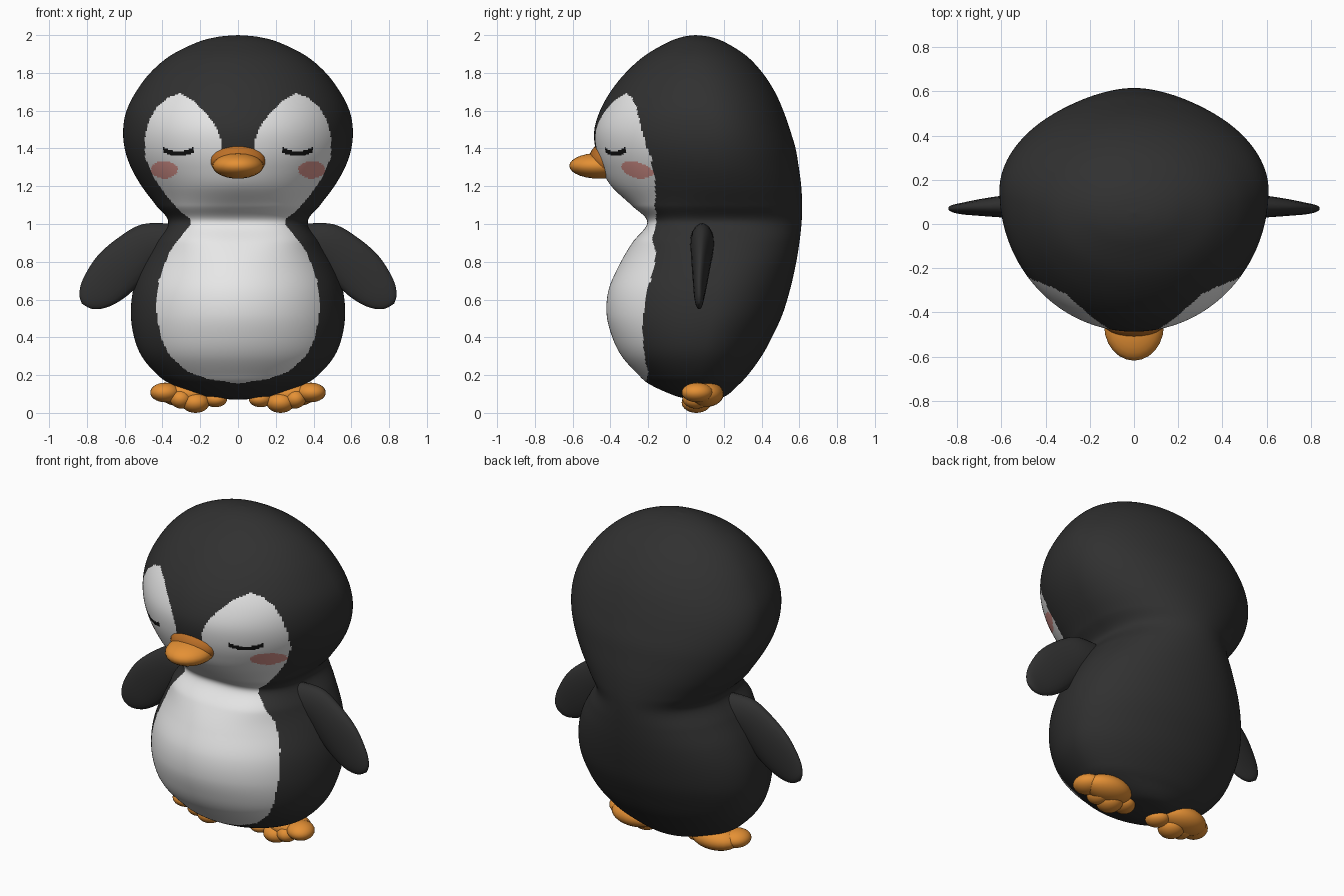
import bpy, bmesh, math
from mathutils import Matrix, Vector

if "Cube" in bpy.data.objects:
    bpy.data.objects.remove(bpy.data.objects["Cube"])


def material(name, r, g, b):
    m = bpy.data.materials.new(name)
    m.diffuse_color = (r, g, b, 1)
    m.use_nodes = True
    m.node_tree.nodes["Principled BSDF"].inputs["Base Color"].default_value = m.diffuse_color
    return m


BLACK = material("charcoal", 0.03, 0.03, 0.03)
WHITE = material("soft white", 0.80, 0.80, 0.80)
BLUSH = material("blush pink", 0.70, 0.30, 0.27)
LID = material("eyelid black", 0.006, 0.006, 0.006)
ORANGE = material("orange", 0.78, 0.28, 0.035)
DARK_ORANGE = material("dark orange", 0.50, 0.16, 0.02)


def spline(keys, per):
    """Catmull-Rom samples through rows of numbers."""
    out = []
    n = len(keys)
    for i in range(n - 1):
        p = [keys[max(0, min(n - 1, i + k))] for k in (-1, 0, 1, 2)]
        for s in range(per):
            t = s / per
            out.append([0.5 * (2 * b + (c - a) * t + (2 * a - 5 * b + 4 * c - d) * t * t
                               + (3 * b - a - 3 * c + d) * t ** 3)
                        for a, b, c, d in zip(*p)])
    out.append(list(keys[-1]))
    return out


def lookup(table, v):
    """Linear interpolation in a list of (position, value)."""
    for (p, a), (q, b) in zip(table, table[1:]):
        if p <= v <= q:
            return a + (b - a) * (v - p) / (q - p)
    return None


def finish(name, bm, mats):
    bmesh.ops.recalc_face_normals(bm, faces=bm.faces)
    for f in bm.faces:
        f.smooth = True
    me = bpy.data.meshes.new(name)
    bm.to_mesh(me)
    bm.free()
    for m in mats:
        me.materials.append(m)
    ob = bpy.data.objects.new(name, me)
    bpy.context.collection.objects.link(ob)
    return ob


def loft(name, rings, mats, rule=None):
    bm = bmesh.new()
    vs = [[bm.verts.new(p) for p in r] for r in rings]
    n = len(rings[0])
    for r0, r1 in zip(vs, vs[1:]):
        for k in range(n):
            f = bm.faces.new((r0[k], r0[(k + 1) % n], r1[(k + 1) % n], r1[k]))
            if rule:
                f.material_index = rule(f.calc_center_median())
    bm.faces.new(vs[0])
    bm.faces.new(vs[-1])
    return finish(name, bm, mats)


def ellipsoids(name, parts, mat):
    """Each part: centre, radii, turn about z."""
    bm = bmesh.new()
    for c, r, turn in parts:
        mx = Matrix.Translation(c) @ Matrix.Rotation(turn, 4, 'Z') @ Matrix.Diagonal((*r, 1))
        bmesh.ops.create_uvsphere(bm, u_segments=24, v_segments=14, radius=1, matrix=mx)
    return finish(name, bm, [mat])


# Body and head in one skin: z, half width, front y, back y, y of widest point
BODY = [
    (0.07, 0.002, 0.078, 0.082, 0.08), (0.085, 0.17, -0.04, 0.20, 0.08),
    (0.15, 0.35, -0.19, 0.28, 0.08), (0.21, 0.435, -0.26, 0.335, 0.08),
    (0.30, 0.51, -0.34, 0.40, 0.09), (0.40, 0.55, -0.39, 0.455, 0.11),
    (0.52, 0.567, -0.42, 0.51, 0.14), (0.65, 0.555, -0.41, 0.55, 0.16),
    (0.78, 0.51, -0.355, 0.58, 0.18), (0.90, 0.44, -0.285, 0.60, 0.19),
    (1.01, 0.37, -0.205, 0.612, 0.20), (1.10, 0.435, -0.29, 0.615, 0.19),
    (1.20, 0.51, -0.395, 0.61, 0.18), (1.30, 0.567, -0.45, 0.597, 0.17),
    (1.40, 0.60, -0.48, 0.58, 0.16), (1.50, 0.608, -0.485, 0.55, 0.15),
    (1.60, 0.59, -0.455, 0.515, 0.13), (1.70, 0.54, -0.40, 0.47, 0.11),
    (1.80, 0.465, -0.32, 0.405, 0.09), (1.89, 0.36, -0.22, 0.32, 0.07),
    (1.96, 0.22, -0.10, 0.21, 0.06), (1.99, 0.11, -0.02, 0.13, 0.055),
    (2.00, 0.002, 0.048, 0.052, 0.05)]
# White patch outlines as half width by height
OUTER = [(0.155, 0), (0.18, 0.16), (0.22, 0.27), (0.30, 0.36), (0.40, 0.41), (0.55, 0.435),
         (0.70, 0.42), (0.85, 0.365), (0.95, 0.29), (1.0, 0.25), (1.03, 0.255), (1.06, 0.30),
         (1.15, 0.38), (1.25, 0.45), (1.35, 0.49), (1.45, 0.495), (1.55, 0.47), (1.62, 0.43),
         (1.67, 0.37), (1.69, 0.31)]
INNER = [(1.38, 0.085), (1.45, 0.09), (1.5, 0.11), (1.55, 0.14), (1.6, 0.18),
         (1.65, 0.23), (1.69, 0.30)]


def paint(p):
    x, z = abs(p.x), p.z
    if p.y > 0.08:
        return 0
    d = x - 0.315
    if abs(d) < 0.08 and abs(z - 1.372 - 3.5 * d * d) < 0.013:
        return 3
    if ((x - 0.39) / 0.07) ** 2 + ((z - 1.287) / 0.046) ** 2 < 1:
        return 2
    out, inn = lookup(OUTER, z), lookup(INNER, z)
    return 1 if out is not None and (inn or 0) <= x <= out else 0


def power(v, e):
    return math.copysign(abs(v) ** e, v)


COLS = 260
rings = []
for z, a, yf, yb, yc in spline(BODY, 13):
    e = 2 / (2 + math.exp(-((z - 1.0) / 0.12) ** 2))   # squarer front at the neck
    ring = []
    for k in range(COLS):
        t = 2 * k / COLS - 1
        ang = math.pi * (0.6 * t + 0.4 * t ** 3)       # columns denser at the front
        s, c = math.sin(ang), math.cos(ang)
        if c > 0:
            ring.append((a * power(s, e), yc - (yc - yf) * power(c, e), z))
        else:
            ring.append((a * s, yc - (yb - yc) * c, z))
    rings.append(ring)
loft("body", rings, [BLACK, WHITE, BLUSH, LID], paint)

# Flippers: upper edge x, z, lower edge x, z, half thickness, centre y
FLIPPER = [
    (0.32, 1.00, 0.28, 0.80, 0.065, 0.085), (0.50, 1.00, 0.42, 0.77, 0.062, 0.085),
    (0.63, 0.93, 0.51, 0.69, 0.052, 0.08), (0.745, 0.83, 0.60, 0.61, 0.04, 0.075),
    (0.82, 0.71, 0.69, 0.56, 0.028, 0.07), (0.84, 0.63, 0.77, 0.55, 0.018, 0.07),
    (0.828, 0.582, 0.826, 0.578, 0.002, 0.07)]
# Feet: a pad with three fanned toes
FOOT = [((0.27, 0.10, 0.10), (0.15, 0.10, 0.07), 0),
        ((0.385, 0.06, 0.108), (0.078, 0.085, 0.052), 0.5),
        ((0.225, 0.055, 0.055), (0.075, 0.078, 0.055), 0),
        ((0.30, 0.055, 0.075), (0.06, 0.075, 0.052), 0.2),
        ((0.12, 0.06, 0.072), (0.06, 0.07, 0.042), -0.5)]
for side, sx in (("right", 1), ("left", -1)):
    rings = []
    for tx, tz, bx, bz, th, yc in spline(FLIPPER, 5):
        ring = []
        for k in range(20):
            an = 2 * math.pi * k / 20
            m = 0.5 * math.cos(an)
            ring.append((sx * ((tx + bx) / 2 + (tx - bx) * m), yc + th * math.sin(an),
                         (tz + bz) / 2 + (tz - bz) * m))
        rings.append(ring)
    loft(side + "_flipper", rings, [BLACK])
    ellipsoids(side + "_foot", [((sx * c[0], c[1], c[2]), r, sx * t) for c, r, t in FOOT], ORANGE)

# Beak and the darker rim behind it
ellipsoids("beak", [((0, -0.46, 1.308), (0.135, 0.158, 0.068), 0)], ORANGE)
ellipsoids("beak_rim", [((0, -0.43, 1.337), (0.147, 0.085, 0.093), 0)], DARK_ORANGE)
